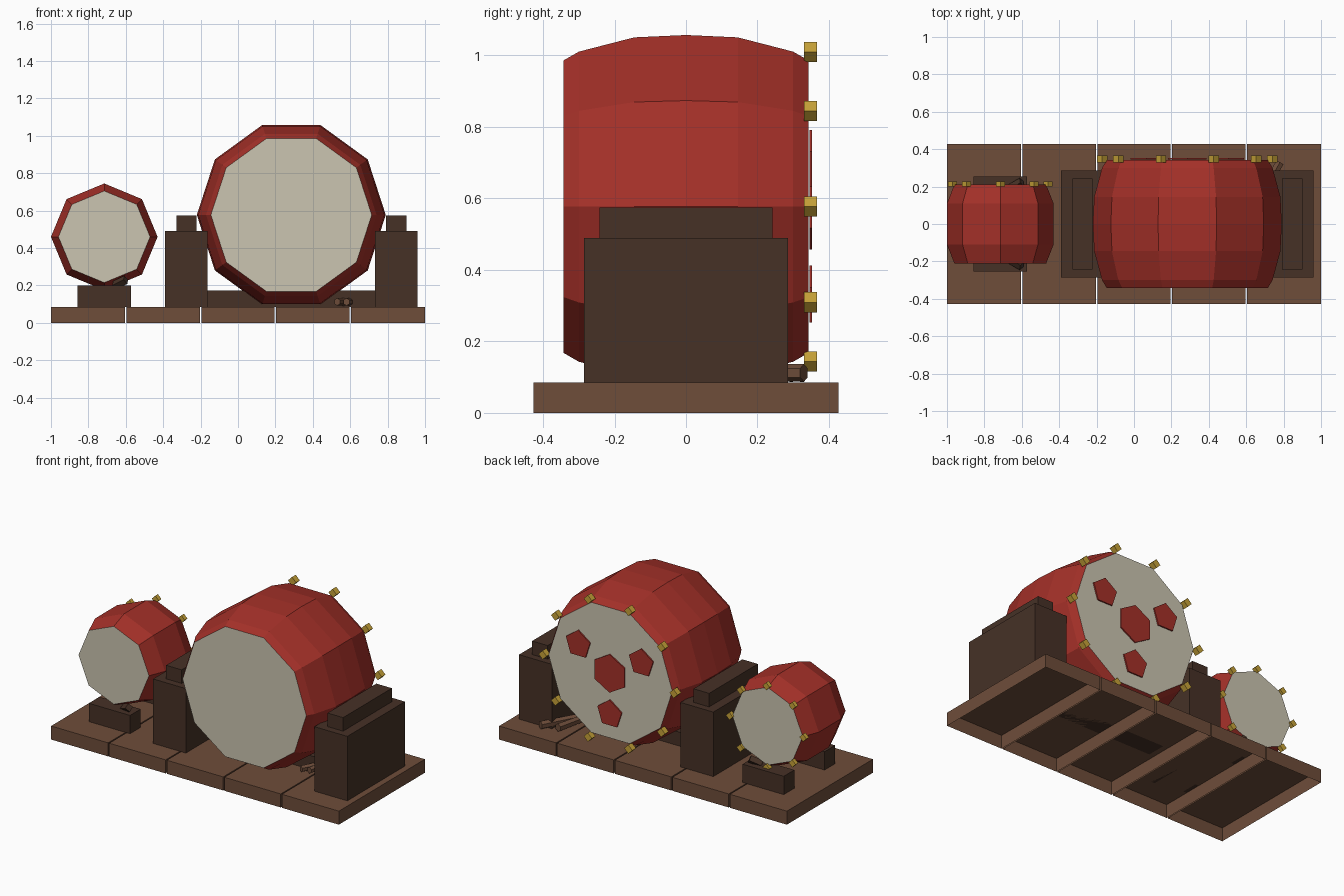
import bpy, bmesh, math
from mathutils import Matrix, Vector

cube = bpy.data.objects.get("Cube")
if cube:
    bpy.data.objects.remove(cube, do_unlink=True)


def material(name, *srgb):
    mat = bpy.data.materials.new(name)
    mat.use_nodes = True
    colour = [(c / 255 / 12.92) if c < 11 else ((c / 255 + 0.055) / 1.055) ** 2.4 for c in srgb] + [1]
    mat.diffuse_color = colour
    mat.node_tree.nodes["Principled BSDF"].inputs["Base Color"].default_value = colour
    return mat


red = material("red lacquer", 164, 48, 40)
cream = material("cream skin", 203, 197, 177)
brown = material("plank brown", 110, 77, 58)
dark = material("dark wood", 70, 49, 38)
gold = material("gold", 200, 163, 56)


def finish(name, bm, *mats):
    bmesh.ops.recalc_face_normals(bm, faces=bm.faces)
    mesh = bpy.data.meshes.new(name)
    bm.to_mesh(mesh)
    bm.free()
    for mat in mats:
        mesh.materials.append(mat)
    obj = bpy.data.objects.new(name, mesh)
    bpy.context.collection.objects.link(obj)
    return obj


def box(name, x0, x1, y0, y1, z0, z1, mat, open_below=False):
    bm = bmesh.new()
    bmesh.ops.create_cube(bm, size=1)
    bmesh.ops.scale(bm, vec=(x1 - x0, y1 - y0, z1 - z0), verts=bm.verts)
    bmesh.ops.translate(bm, vec=((x0 + x1) / 2, (y0 + y1) / 2, (z0 + z1) / 2), verts=bm.verts)
    if open_below:
        bottom = min(bm.faces, key=lambda f: f.calc_center_median().z)
        bmesh.ops.delete(bm, geom=[bottom], context='FACES_ONLY')
    return finish(name, bm, mat)


def rod(name, start, end, radius, sides, mat, turn=0.0, tip=None):
    """Straight prism between two points."""
    start, end = Vector(start), Vector(end)
    axis = end - start
    bm = bmesh.new()
    bmesh.ops.create_cone(bm, cap_ends=True, segments=sides, radius1=radius,
                          radius2=tip or radius, depth=axis.length)
    bm.transform(Matrix.Translation((start + end) / 2)
                 @ axis.to_track_quat('Z', 'Y').to_matrix().to_4x4() @ Matrix.Rotation(turn, 4, 'Z'))
    return finish(name, bm, mat)


def polygon(cx, cz, radius, sides, start):
    """Corner points of a polygon facing along y."""
    return [(cx + radius * math.cos(start + math.tau * i / sides),
             cz + radius * math.sin(start + math.tau * i / sides)) for i in range(sides)]


def drum(name, cx, cz, sides, start, profile):
    """Barrel along y with skin heads at both ends."""
    bm = bmesh.new()
    rings = [[bm.verts.new((x, y, z)) for x, z in polygon(cx, cz, r, sides, start)] for y, r in profile]
    for a, b in zip(rings, rings[1:]):
        for i in range(sides):
            j = (i + 1) % sides
            bm.faces.new((a[i], a[j], b[j], b[i]))
    for ring in (rings[0], rings[-1]):
        bm.faces.new(ring).material_index = 1
    return finish(name, bm, red, cream)


def studs(name, cx, cz, ring, sides, start, y0, y1, radius):
    for n, (x, z) in enumerate(polygon(cx, cz, ring, sides, start)):
        rod(f"{name}_{n + 1}", (x, y0, z), (x, y1, z), radius, 4, gold)


def plate(name, cx, cz, radius, sides):
    """Thin painted patch on the back head."""
    bm = bmesh.new()
    face = bm.faces.new([bm.verts.new((x, 0.345, z)) for x, z in polygon(cx, cz, radius, sides, math.pi / 2)])
    top = bmesh.ops.extrude_face_region(bm, geom=[face])["geom"]
    bmesh.ops.translate(bm, vec=(0, 0.008, 0), verts=[v for v in top if isinstance(v, bmesh.types.BMVert)])
    return finish(name, bm, red)


# Platform planks, hollow underneath
for i in range(5):
    x = -1 + 0.4 * i
    box(f"plank_{i + 1}", x + (0.004 if i else 0), x + (0.396 if i < 4 else 0.4),
        -0.427, 0.427, 0, 0.085, brown, True)

# Large drum with studs and painted patches
BX, BZ = 0.285, 0.577
drum("large_drum", BX, BZ, 10, 0,
     [(-0.343, 0.43), (-0.3, 0.456), (-0.145, 0.498), (0, 0.505),
      (0.145, 0.498), (0.3, 0.456), (0.343, 0.43)])
studs("large_drum_stud", BX, BZ, 0.455, 10, 0, 0.33, 0.367, 0.028)
plate("centre_patch", BX, BZ, 0.12, 6)
for n, (x, z) in enumerate(polygon(BX, BZ, 0.253, 3, math.pi / 6)):
    plate(f"outer_patch_{n + 1}", x, z, 0.088, 5)

# Large drum stand
for side, label in ((-1, "right"), (1, "left")):
    lower = sorted((BX + side * 0.447, BX + side * 0.675))
    upper = sorted((BX + side * 0.507, BX + side * 0.615))
    box(f"{label}_stand_block", *lower, -0.286, 0.286, 0.085, 0.49, dark)
    box(f"{label}_stand_cap", *upper, -0.242, 0.242, 0.49, 0.575, dark)
box("stand_crossbar", BX - 0.447, BX + 0.447, -0.06, 0.06, 0.085, 0.172, dark)

# Small drum with studs
SX, SZ = -0.715, 0.46
drum("small_drum", SX, SZ, 8, 0,
     [(-0.212, 0.245), (-0.11, 0.285), (0.11, 0.285), (0.212, 0.245)])
studs("small_drum_stud", SX, SZ, 0.256, 8, 0, 0.2, 0.226, 0.024)

# Small drum feet and wedges
for side, label in ((-1, "front"), (1, "back")):
    box(f"{label}_foot", SX - 0.143, SX + 0.143, *sorted((side * 0.15, side * 0.255)), 0.085, 0.2, dark)
    rod(f"{label}_wedge", (-0.66, side * 0.19, 0.2), (-0.6, side * 0.225, 0.23), 0.024, 4, dark)

# Pair of beaters lying beneath the large drum
for n, (back, front) in enumerate((((0.78, 0.33), (0.53, -0.13)), ((0.68, 0.3), (0.58, -0.12)))):
    rod(f"beater_{n + 1}", (*back, 0.112), (*front, 0.112), 0.025, 6, brown, tip=0.02)
